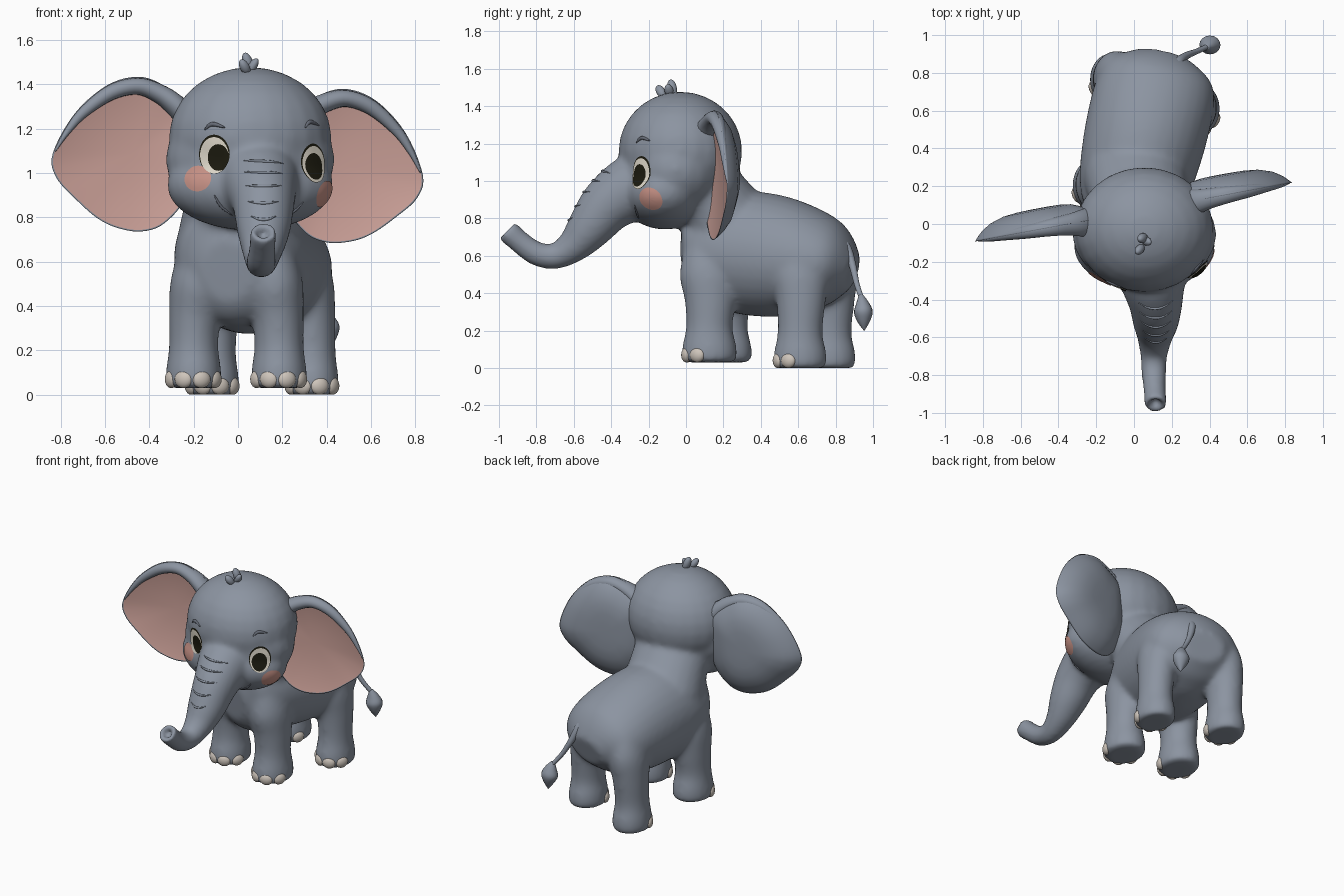
import bpy, bmesh, math
from mathutils import Vector, Matrix
from mathutils.bvhtree import BVHTree

if "Cube" in bpy.data.objects:
    bpy.data.objects.remove(bpy.data.objects["Cube"])


def mat(name, r, g, b):
    m = bpy.data.materials.new(name)
    m.diffuse_color = (r, g, b, 1)
    m.use_nodes = True
    m.node_tree.nodes["Principled BSDF"].inputs["Base Color"].default_value = m.diffuse_color
    return m


GREY = mat("elephant grey", 0.262, 0.297, 0.357)
DARK = mat("crease grey", 0.13, 0.145, 0.18)
PINK = mat("ear pink", 0.61, 0.36, 0.32)
BLUSH = mat("cheek pink", 0.60, 0.30, 0.25)
NAIL = mat("nail beige", 0.62, 0.56, 0.50)
WHITE = mat("eye cream", 0.76, 0.71, 0.61)
BLACK = mat("pupil black", 0.012, 0.011, 0.005)


def make(name, bm, *mats):
    bmesh.ops.recalc_face_normals(bm, faces=bm.faces)
    me = bpy.data.meshes.new(name)
    bm.to_mesh(me)
    bm.free()
    for m in mats:
        me.materials.append(m)
    for p in me.polygons:
        p.use_smooth = True
    ob = bpy.data.objects.new(name, me)
    bpy.context.collection.objects.link(ob)
    return ob


def spline(pts, n=5, closed=False):
    """Catmull-Rom through tuples of any length."""
    out, c = [], len(pts)
    for i in range(c if closed else c - 1):
        ids = [i - 1, i, i + 1, i + 2]
        q = [pts[j % c] if closed else pts[min(max(j, 0), c - 1)] for j in ids]
        for k in range(n):
            t = k / n
            out.append(tuple(0.5 * (2 * b + (d - a) * t + (2 * a - 5 * b + 4 * d - e) * t * t
                                    + (3 * b - a - 3 * d + e) * t ** 3) for a, b, d, e in zip(*q)))
    return out if closed else out + [tuple(pts[-1])]


def loft(bm, pts, across=(1, 0, 0), sides=24, hollow=False, n=5, matrix=None):
    """Skin ellipses (x, y, z, radius across, other radius) along a path."""
    pts = spline(pts, n)
    cs = [Vector(p[:3]) for p in pts]
    rings = []
    for i, p in enumerate(pts):
        t = (cs[min(i + 1, len(cs) - 1)] - cs[max(i - 1, 0)]).normalized()
        u = Vector(across)
        u = (u - t * u.dot(t)).normalized()
        rings.append((cs[i], u * max(p[3], 0.001), t.cross(u) * max(p[4], 0.001)))
    if hollow:
        c, u, v = rings[-1]
        rings += [(c, u * 0.55, v * 0.55), (c - t * 0.05, u * 0.45, v * 0.45)]
    vs = []
    for c, u, v in rings:
        row = []
        for k in range(sides):
            a = 2 * math.pi * k / sides
            co = c + u * math.cos(a) + v * math.sin(a)
            row.append(bm.verts.new(matrix @ co if matrix else co))
        vs.append(row)
    for r0, r1 in zip(vs, vs[1:]):
        for k in range(sides):
            j = (k + 1) % sides
            bm.faces.new((r0[k], r0[j], r1[j], r1[k]))
    bm.faces.new(vs[0])
    bm.faces.new(vs[-1])


def ball(bm, c, r, rot=None):
    m = Matrix.Translation(c) @ (rot or Matrix()) @ Matrix.Diagonal((*r, 1))
    bmesh.ops.create_uvsphere(bm, u_segments=24, v_segments=14, radius=1, matrix=m)


# Body, neck, head, trunk and legs, blended into one skin
bm = bmesh.new()
YAW = math.radians(-13)
rings = [(-.17, .56, .12, .14), (-.11, .57, .23, .26), (0, .60, .285, .305), (.14, .615, .31, .33),
         (.34, .595, .325, .325), (.54, .565, .32, .275), (.66, .535, .275, .205), (.745, .51, .14, .10)]
loft(bm, [(-.01 - s * math.sin(YAW), .165 + s * math.cos(YAW), z, a, b) for s, z, a, b in rings],
     (math.cos(YAW), math.sin(YAW), 0), 32)
loft(bm, [(.05, 0, 1.02, .27, .23), (.03, .13, .9, .26, .215), (.01, .25, .72, .28, .255)])
ball(bm, (.055, -.03, 1.16), (.368, .332, .318))
ball(bm, (.055, -.055, 1.06), (.383, .285, .27))
ball(bm, (.055, -.115, .945), (.378, .24, .205))
loft(bm, [(.09, -.2, 1.0, .19, .17), (.10, -.3, .955, .175, .175), (.115, -.42, .87, .143, .15),
          (.115, -.52, .745, .122, .122), (.11, -.6, .655, .095, .092), (.105, -.7, .597, .072, .07),
          (.105, -.8, .612, .066, .066), (.11, -.89, .675, .06, .062), (.115, -.96, .74, .062, .066)],
     hollow=True)
feet = [(-.2, .205, .03, .124, .145), (.185, .125, .03, .124, .145),
        (-.115, .765, 0, .118, .14), (.335, .61, 0, .118, .14)]
for x, y, z, rx, ry in feet:
    mx = .0 if y < .4 else .11
    inward = lambda f: x + (mx - x) * f
    loft(bm, [(x, y, z, rx * .94, ry * .94), (x, y, z + .025, rx * 1.02, ry * 1.02),
              (x, y, z + .09, rx, ry), (x, y, z + .19, rx * .9, ry * .86),
              (inward(.03), y + .005, .36, rx * .95, ry * .95), (inward(.12), y, .5, rx * 1.05, ry * 1.1),
              (inward(.25), y - .01, .64, rx * .9, ry * .9)], n=4)
body = make("body_skin", bm, GREY)
bpy.context.view_layer.objects.active = body
body.select_set(True)
rm = body.modifiers.new("blend", 'REMESH')
rm.mode, rm.voxel_size, rm.use_smooth_shade = 'VOXEL', 0.014, True
sm = body.modifiers.new("soften", 'SMOOTH')
sm.factor, sm.iterations = 0.5, 22
for m in ("blend", "soften"):
    bpy.ops.object.modifier_apply(modifier=m)
skin = BVHTree.FromPolygons([v.co for v in body.data.vertices],
                            [p.vertices for p in body.data.polygons])


def project(p, n, lift):
    """Drop a point onto the skin along -n."""
    hit, nor, _, _ = skin.ray_cast(Vector(p) + n * 0.1, -n)
    return hit + n * lift if hit else Vector(p)


def frame(n):
    n = Vector(n).normalized()
    side = Vector((0, 0, 1)).cross(n).normalized()
    return n, side, n.cross(side)


def plate(name, c, n, ra, rb, material, lift):
    """Thin oval lying on the skin."""
    n, a, b = frame(n)
    bm, seg, rows = bmesh.new(), 32, []
    mid = bm.verts.new(project(c, n, lift))
    for k in (.25, .5, .75, 1):
        rows.append([bm.verts.new(project(Vector(c) + a * (ra * k * math.cos(t)) + b * (rb * k * math.sin(t)), n, lift))
                     for t in (2 * math.pi * i / seg for i in range(seg))])
    for i in range(seg):
        j = (i + 1) % seg
        bm.faces.new((mid, rows[0][i], rows[0][j]))
        for r0, r1 in zip(rows, rows[1:]):
            bm.faces.new((r0[i], r1[i], r1[j], r0[j]))
    make(name, bm, material)


def stroke(name, pts, n, r, material):
    """Tapered thin line lying on the skin."""
    n = Vector(n).normalized()
    bm, fine = bmesh.new(), spline(pts, 5)
    last = len(fine) - 1
    loft(bm, [(*project(p, n, 0.0), *[r * (.25 + .75 * math.sin(math.pi * i / last))] * 2)
              for i, p in enumerate(fine)], n, 8, n=1)
    make(name, bm, material)


# Eyes, brows and cheeks
for label, c, n, w, shift, brow in (("left", (-.107, -.318, 1.08), (-.15, -1, 0), .068, .02, .135),
                                    ("right", (.328, -.225, 1.04), (.62, -.78, 0), .066, -.004, .185)):
    nn, a, b = frame(n)
    c = Vector(c)
    plate(label + "_eye_rim", c + b * .005, n, w * 1.08, .088, BLACK, .003)
    plate(label + "_eye", c, n, w, .082, WHITE, .006)
    plate(label + "_pupil", c + a * shift - b * .01, n, .05, .06, BLACK, .009)
    stroke(label + "_brow", [tuple(c + a * i + b * (brow + j)) for i, j in ((-.045, -.02), (-.01, .005), (.05, -.01))],
           n, .010, DARK)
plate("left_cheek", (-.185, -.3, .975), (-.35, -.94, 0), .068, .058, BLUSH, .004)
plate("right_cheek", (.405, -.2, .905), (.8, -.58, 0), .068, .06, BLUSH, .004)

# Smile and trunk wrinkles
stroke("left_smile", [(-.11, -.34, .90), (-.085, -.35, .85), (-.04, -.36, .81)], (-.2, -1, 0), .007, DARK)
stroke("right_smile", [(.25, -.33, .80), (.29, -.32, .83), (.31, -.3, .87)], (.5, -.85, 0), .007, DARK)
for i, (y, z, w) in enumerate([(-.42, 1.02, .09), (-.47, .97, .085), (-.52, .91, .08), (-.57, .84, .07), (-.61, .77, .055)]):
    stroke("trunk_wrinkle_%d" % i, [(.115 + w * k, y + .02 * k * k, z + .015 * k * k) for k in (-1, -.5, 0, .5, 1)],
           (0, -.65, .76), .007, GREY)

# Ears: cupped sheet with pink front and a rolled top rim
outline = spline([(.22, 1.28), (.36, 1.375), (.48, 1.407), (.62, 1.36), (.76, 1.225), (.85, 1.04), (.83, .935),
                  (.74, .845), (.63, .76), (.53, .72), (.42, .712), (.32, .755), (.23, .88), (.2, 1.1)], 5, True)
EAR = (Matrix.Translation((-.003, .075, 1.04)) @ Matrix.Rotation(math.radians(10.5), 4, 'Z')
       @ Matrix.Rotation(math.radians(3.3), 4, 'Y') @ Matrix.Translation((0, 0, -1.04)))
for label, s in (("left", -1), ("right", 1)):
    m = EAR @ Matrix.Diagonal((s, 1, 1, 1))
    bm, N = bmesh.new(), len(outline)
    cx, cz = .48, 1.06

    def ring(k, bulge, power):
        return [bm.verts.new(m @ Vector((cx + (x - cx) * k, -.012 * k * k + bulge * (1 - k ** power),
                                         cz + (z - cz) * k))) for x, z in outline]
    rim = ring(1, 0, 2)
    for bulge, power, front in ((.025, 2.4, 1), (.1, 4.5, 0)):
        rows = [ring(k, bulge, power) for k in (.15, .35, .55, .75, .88, .94, .98)] + [rim]
        mid = bm.verts.new(m @ Vector((cx, bulge, cz)))
        for i in range(N):
            j = (i + 1) % N
            bm.faces.new((mid, rows[0][i], rows[0][j])).material_index = front
            for q, (r0, r1) in enumerate(zip(rows, rows[1:])):
                bm.faces.new((r0[i], r1[i], r1[j], r0[j])).material_index = front if q < 6 else 0
    make(label + "_ear", bm, GREY, PINK)
    bm = bmesh.new()
    loft(bm, [(.22, -.02, 1.20, .08, .05), (.30, -.02, 1.285, .07, .05), (.38, -.015, 1.337, .055, .043),
              (.48, -.012, 1.364, .045, .038), (.60, -.012, 1.328, .035, .034), (.72, -.012, 1.232, .022, .024),
              (.79, -.012, 1.14, .014, .014), (.84, -.01, 1.05, .004, .004)], (0, 1, 0), 16, matrix=m)
    make(label + "_ear_rim", bm, GREY)

# Toenails
for i, (x, y, z, rx, ry) in enumerate(feet):
    bm = bmesh.new()
    for deg in (-66, -24, 18, 60):
        a = math.radians(deg)
        ball(bm, (x + rx * .89 * math.sin(a), y - ry * .89 * math.cos(a), z + .04), (.043, .026, .04),
             Matrix.Rotation(a, 4, 'Z'))
    make("toenails_%d" % i, bm, NAIL)

# Tail with tuft
bm = bmesh.new()
loft(bm, [(.205, .79, .70, .035, .035), (.235, .855, .645, .027, .027), (.275, .89, .55, .02, .02),
          (.33, .913, .45, .015, .015), (.39, .94, .37, .014, .014)], sides=14)
loft(bm, [(.385, .935, .39, .012, .012), (.395, .943, .345, .04, .035), (.402, .948, .30, .056, .05),
          (.407, .95, .25, .036, .034), (.41, .953, .20, .002, .002)], sides=16)
make("tail", bm, GREY)

# Hair tuft
bm = bmesh.new()
for c, r, tx, ty in (((.045, -.075, 1.495), (.024, .026, .05), 8, -18), ((.065, -.09, 1.48), (.02, .024, .043), 15, 32),
                     ((.03, -.135, 1.478), (.022, .024, .04), 30, -25)):
    ball(bm, c, r, Matrix.Rotation(math.radians(tx), 4, 'X') @ Matrix.Rotation(math.radians(ty), 4, 'Y'))
make("hair_tuft", bm, GREY)
